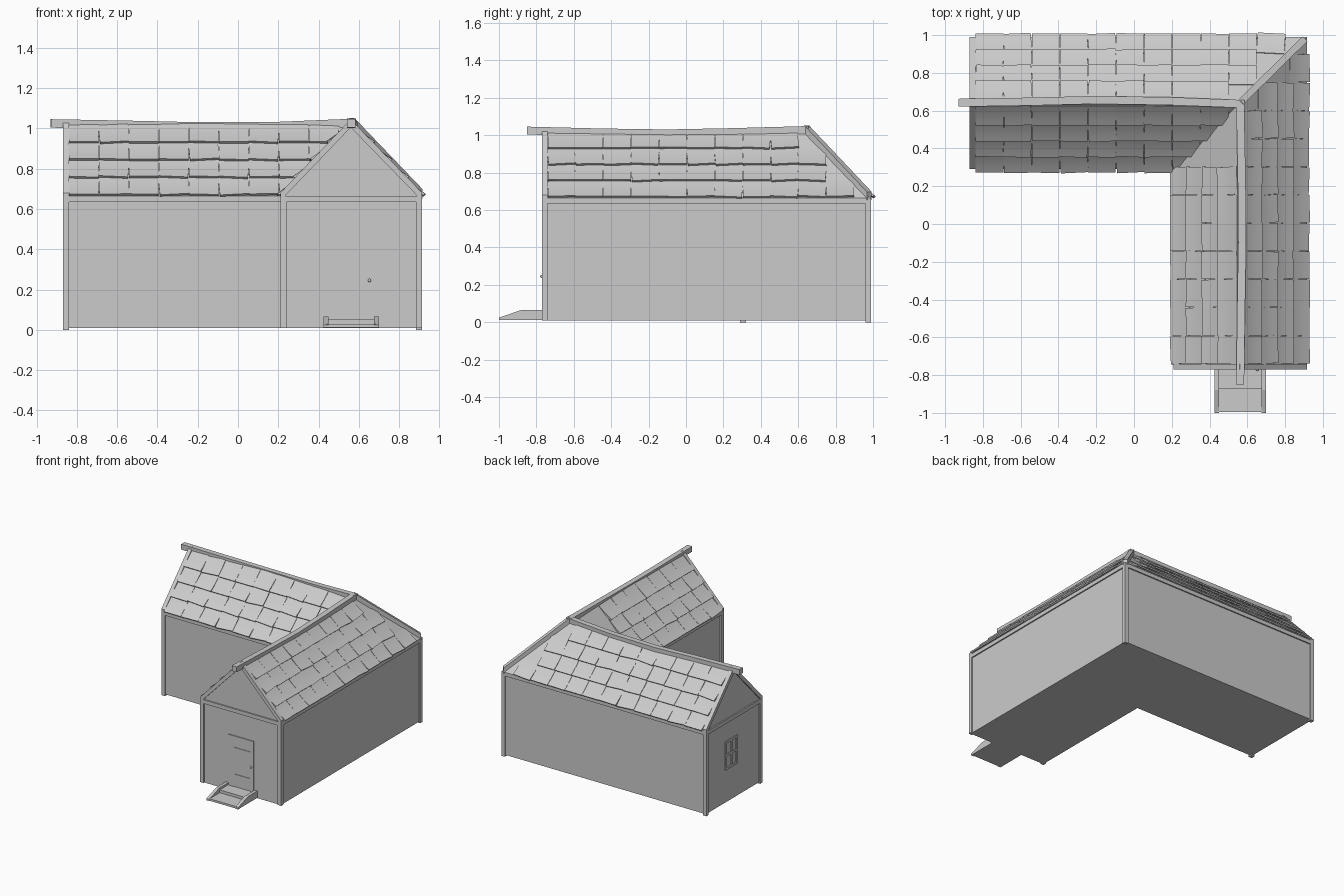
import bpy, bmesh, math, random
from mathutils import Vector, Matrix

random.seed(4)
if "Cube" in bpy.data.objects:
    bpy.data.objects.remove(bpy.data.objects["Cube"], do_unlink=True)

grey = bpy.data.materials.new("plain_grey")
grey.use_nodes = True
colour = (0.6, 0.6, 0.6, 1)
grey.diffuse_color = colour
for node in grey.node_tree.nodes:
    if node.type == 'BSDF_PRINCIPLED':
        node.inputs["Base Color"].default_value = colour

# Shared plan of the L-shaped house
WEST, INNER_X, EAST = -0.87, 0.21, 0.915
SOUTH, INNER_Y, NORTH = -0.77, 0.29, 0.99
RX, RY = 0.56, 0.64
EAVE, RIDGE = 0.665, 1.03
PLAN = [(WEST, INNER_Y), (INNER_X, INNER_Y), (INNER_X, SOUTH),
        (EAST, SOUTH), (EAST, NORTH), (WEST, NORTH)]


def finish(name, bm):
    bmesh.ops.recalc_face_normals(bm, faces=bm.faces)
    mesh = bpy.data.meshes.new(name)
    bm.to_mesh(mesh)
    bm.free()
    mesh.materials.append(grey)
    obj = bpy.data.objects.new(name, mesh)
    bpy.context.collection.objects.link(obj)
    return obj


def add_box(bm, x, y, z):
    size = [b - a for a, b in (x, y, z)]
    mid = [(a + b) / 2 for a, b in (x, y, z)]
    bmesh.ops.create_cube(bm, size=1, matrix=Matrix.Translation(mid) @ Matrix.Diagonal((*size, 1)))


def boxes(name, *parts):
    bm = bmesh.new()
    for part in parts:
        add_box(bm, *part)
    return finish(name, bm)


def beam(name, points, width, height):
    """Square timber swept along a few points."""
    bm = bmesh.new()
    pts = [Vector(p) for p in points]
    rings = []
    for i, p in enumerate(pts):
        run = pts[min(i + 1, len(pts) - 1)] - pts[max(i - 1, 0)]
        side = run.cross(Vector((0, 0, 1))).normalized() * width / 2
        up = Vector((0, 0, height / 2))
        rings.append([bm.verts.new(p + v) for v in (side + up, up - side, -side - up, side - up)])
    for a, b in zip(rings, rings[1:]):
        for k in range(4):
            bm.faces.new((a[k], a[k - 1], b[k - 1], b[k]))
    bm.faces.new(rings[0])
    bm.faces.new(rings[-1])
    return finish(name, bm)


# Walls, set back slightly behind the timbers
bm = bmesh.new()
IN = 0.01
inset = [(x + (IN if x == WEST or x == INNER_X else -IN),
          y + (-IN if y == NORTH else IN)) for x, y in PLAN]
base = bm.faces.new([bm.verts.new((x, y, 0.01)) for x, y in inset])
top = bmesh.ops.extrude_face_region(bm, geom=[base])
bmesh.ops.translate(bm, vec=(0, 0, EAVE - 0.01),
                    verts=[v for v in top["geom"] if isinstance(v, bmesh.types.BMVert)])
finish("walls", bm)

# Corner posts
P = 0.03
for name, x, y, z in (("post_west_front", WEST, INNER_Y, 0),
                      ("post_west_back", WEST, NORTH - P, 0),
                      ("post_east_back", EAST - P, NORTH - P, 0),
                      ("post_gable_right", EAST - P, SOUTH, 0.01),
                      ("post_gable_left", INNER_X, SOUTH, 0.01)):
    boxes(name, ((x, x + P), (y, y + P), (z, EAVE)))

# Wall plates under the eaves
plates = []
for (x0, y0), (x1, y1) in zip(PLAN, PLAN[1:] + PLAN[:1]):
    if y0 == y1:
        ys = (y0 - P, y0) if y0 == NORTH else (y0, y0 + P)
        plates.append(((min(x0, x1), max(x0, x1)), ys, (EAVE - P, EAVE)))
    else:
        xs = (x0 - P, x0) if x0 == EAST else (x0, x0 + P)
        plates.append((xs, (min(y0, y1), max(y0, y1)), (EAVE - P, EAVE)))
boxes("wall_plates", *plates)

# Roof body: two gabled wings meeting in a hip and a valley
bm = bmesh.new()
eave = [bm.verts.new((x + (IN if x == WEST else 0), y + (IN if y == SOUTH else 0), EAVE))
        for x, y in PLAN]
west, hub, south = [bm.verts.new((x, y, RIDGE)) for x, y in
                    ((WEST + IN, RY), (RX, RY), (RX, SOUTH + IN))]
a, b, c, d, e, f = eave
for face in ((a, b, hub, west), (b, c, south, hub), (c, d, south),
             (d, e, hub, south), (e, f, west, hub), (f, a, west), eave):
    bm.faces.new(face)
finish("roof_body", bm)

# Gable rafters
low, high = EAVE - 0.005, RIDGE - 0.005
for name, x in (("left", INNER_X), ("right", EAST)):
    beam("front_rafter_" + name, [(x, SOUTH + P / 2, low), (RX, SOUTH + P / 2, high)], P, 0.04)
for name, y in (("front", INNER_Y), ("back", NORTH)):
    beam("west_rafter_" + name, [(WEST + P / 2, y, low), (WEST + P / 2, RY, high)], P, 0.04)

# Sagging ridge timbers and the hip timber
beam("ridge_long", [(-0.93, 0.642, 1.025), (-0.55, 0.648, 1.018), (-0.2, 0.657, 1.01),
                    (0.2, 0.65, 1.012), (0.585, 0.635, 1.028)], 0.042, 0.042)
beam("ridge_front", [(0.562, -0.85, 1.025), (0.567, -0.45, 1.015), (0.573, -0.1, 1.01),
                     (0.57, 0.25, 1.017), (0.562, 0.65, 1.028)], 0.042, 0.042)
beam("hip_timber", [(0.565, 0.645, 1.03), (0.905, 0.98, 0.675)], 0.036, 0.045)

# Curved roof tiles
PITCH, ROWS, SEG = 0.149, 4, 4
RUN = 0.35
SLOPE = math.hypot(RUN, RIDGE - EAVE)


def tile(bm, origin, along, down, normal, start, s0, s1):
    turn = random.choice((0, 0, 0.02, -0.02, 0.06, -0.07))
    lift = random.uniform(0, 0.005)
    rows = []
    for i in range(SEG + 1):
        t = i / SEG
        s = s0 + (s1 - s0) * t
        row = []
        for h in (0.004 + lift * t + 0.014 * t * t, -0.008 + lift * t + 0.014 * t * t):
            for k in (0.001, PITCH - 0.001):
                skew = turn * (k - PITCH / 2)
                slide = -turn * (t - 0.5) * (s1 - s0)
                row.append(bm.verts.new(origin + along * (start + k + slide)
                                        + down * (s + skew) + normal * h))
        rows.append(row)
    for p, q in zip(rows, rows[1:]):
        for m, n in ((0, 1), (1, 3), (3, 2), (2, 0)):
            bm.faces.new((p[m], p[n], q[n], q[m]))
    for r in (rows[0], rows[-1]):
        bm.faces.new((r[0], r[1], r[3], r[2]))


def tiled_slope(name, origin, along, out, columns, hip=None):
    origin, along, out = Vector(origin), Vector(along), Vector(out)
    down = (out * RUN + Vector((0, 0, EAVE - RIDGE))).normalized()
    normal = Vector((out.x, out.y, RUN / (RIDGE - EAVE))).normalized()
    bm = bmesh.new()
    first = 0.03
    step = (SLOPE - first + 0.006) / ROWS
    for r in range(ROWS):
        s0 = first + r * step
        for k in range(columns):
            if hip and (k + 1) * PITCH > hip + s0 * RUN / SLOPE + 0.02:
                continue
            tile(bm, origin, along, down, normal, k * PITCH, s0 - 0.012, s0 + step)
    obj = finish(name, bm)
    bpy.ops.object.select_all(action='DESELECT')
    obj.select_set(True)
    bpy.context.view_layer.objects.active = obj
    bpy.ops.object.shade_smooth_by_angle(angle=math.radians(35))


X0, Y0 = WEST + P, SOUTH + P
tiled_slope("tiles_long_front", (X0, RY, RIDGE), (1, 0, 0), (0, -1, 0), 9)
tiled_slope("tiles_long_back", (X0, RY, RIDGE), (1, 0, 0), (0, 1, 0), 12, RX - X0)
tiled_slope("tiles_front_right", (RX, Y0, RIDGE), (0, 1, 0), (1, 0, 0), 12, RY - Y0)
tiled_slope("tiles_front_left", (RX, Y0, RIDGE), (0, 1, 0), (-1, 0, 0), 7)

# Door: frame, rails and knob
WALL_Y = SOUTH + IN
DY = (WALL_Y - 0.007, WALL_Y + 0.01)
boxes("door_frame", ((0.455, 0.505), DY, (0.03, 0.45)), ((0.64, 0.67), DY, (0.03, 0.45)),
      *[((0.505, 0.64), DY, z) for z in ((0.41, 0.45), (0.335, 0.36), (0.13, 0.15))])
boxes("door_panel", ((0.505, 0.64), (WALL_Y - 0.003, WALL_Y + 0.01), (0.03, 0.45)))
bm = bmesh.new()
bmesh.ops.create_uvsphere(bm, u_segments=10, v_segments=6, radius=0.009,
                          matrix=Matrix.Translation((0.653, DY[0] - 0.004, 0.245)))
finish("door_knob", bm)

# Entrance steps with sloping side boards
boxes("steps", ((0.44, 0.685), (-0.995, SOUTH + 0.02), (0.012, 0.028)),
      ((0.44, 0.685), (-0.87, SOUTH + 0.02), (0.028, 0.05)))
for name, x in (("left", 0.675), ("right", 0.425)):
    bm = bmesh.new()
    side = bm.faces.new([bm.verts.new((x, y, z)) for y, z in
                         ((-1, 0.012), (-1, 0.025), (-0.88, 0.066), (SOUTH + 0.02, 0.066),
                          (SOUTH + 0.02, 0.012))])
    new = bmesh.ops.extrude_face_region(bm, geom=[side])
    bmesh.ops.translate(bm, vec=(0.025, 0, 0),
                        verts=[v for v in new["geom"] if isinstance(v, bmesh.types.BMVert)])
    finish("step_side_" + name, bm)

# Gable window with a cross bar
WX = (WEST + IN - 0.007, WEST + IN + 0.01)
bars = [(WX, (y, y + 0.016), (0.265, 0.49)) for y in (0.595, 0.661, 0.729)]
bars += [(WX, (0.595, 0.745), (z, z + 0.016)) for z in (0.265, 0.37, 0.474)]
boxes("window_frame", *bars)
